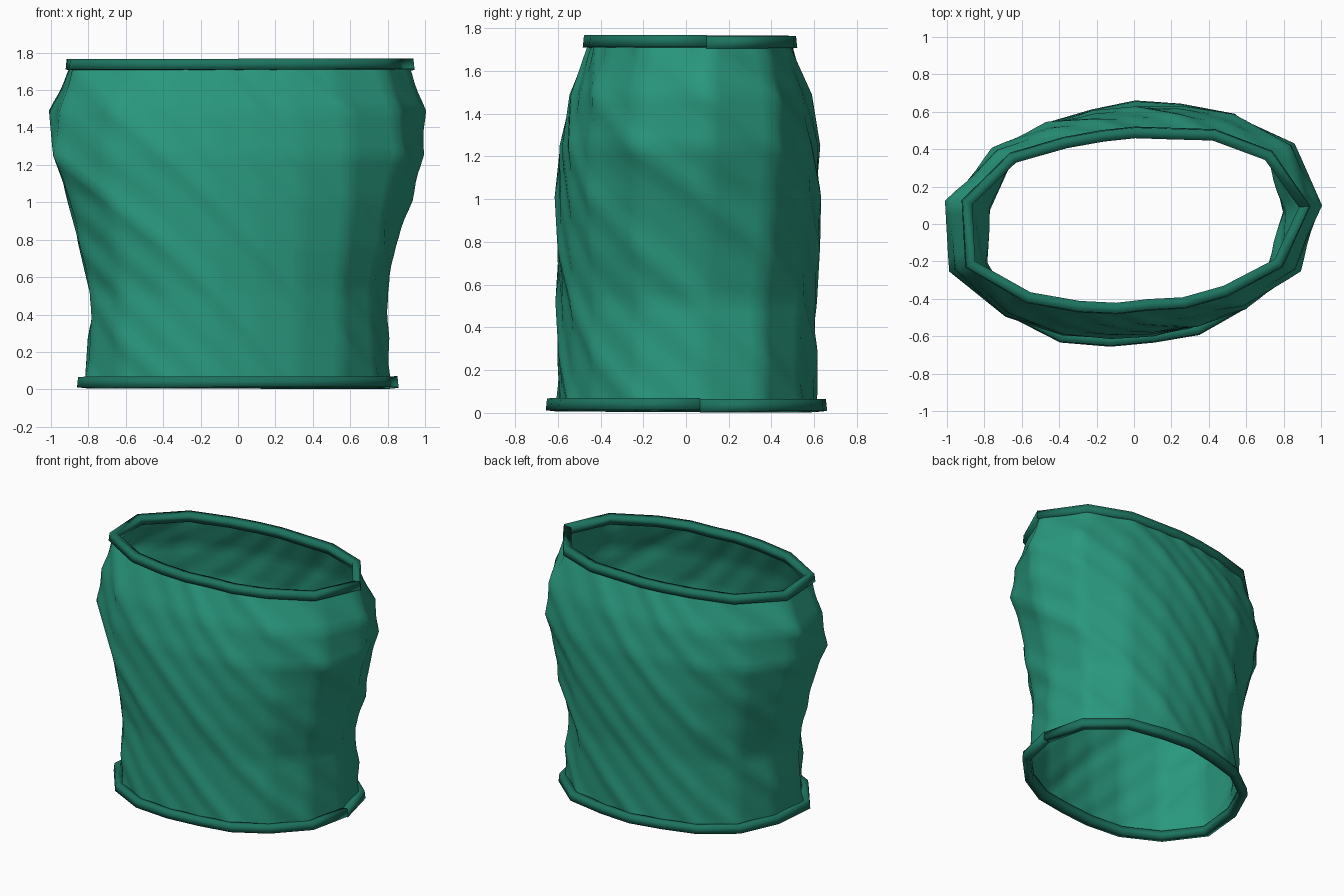
import bpy
from math import cos, sin, pi, radians, sqrt, atan2
from mathutils import Vector

if "Cube" in bpy.data.objects:
    bpy.data.objects.remove(bpy.data.objects["Cube"])

N = 17                # sides around
SUB = 5               # fine steps per side, for the spiral ribs
LOBES, AMP = 7, 0.014 # broad spiral waves
RIB = 0.0045          # fine spiral ribs
UP = Vector((0, 0, 1))


def material(name, colour):
    m = bpy.data.materials.new(name)
    m.diffuse_color = (*colour, 1)
    m.use_nodes = True
    m.node_tree.nodes["Principled BSDF"].inputs["Base Color"].default_value = m.diffuse_color
    return m


green = material("green", (0.022, 0.31, 0.205))
dark_green = material("dark_green", (0.012, 0.17, 0.115))


def ring_point(i, j, ex, ey, z):
    """Point on a skewed, waved oval with half extents ex, ey."""
    t = radians(4.5) + 2 * pi * i / N
    p = atan2(sin(t) / ey, cos(t) / ex)
    r = 1 / sqrt((cos(t) / ex) ** 2 + (sin(t) / ey) ** 2)
    r *= 1 + 0.055 * sin(2 * p) + 0.025 * (1 - cos(4 * p))
    r *= 1 + AMP * cos(LOBES * (t - radians(46) - (7 - j) * 2 * pi / N))
    r *= 1 + 0.006 * j * max(0, cos(p - radians(170))) ** 8
    return Vector((r * cos(t), r * sin(t) + 0.012 * z, z))


def make(name, verts, faces, angle, mat):
    me = bpy.data.meshes.new(name)
    me.from_pydata(verts, [], faces)
    me.materials.append(mat)
    ob = bpy.data.objects.new(name, me)
    bpy.context.collection.objects.link(ob)
    bpy.ops.object.select_all(action='DESELECT')
    ob.select_set(True)
    bpy.context.view_layer.objects.active = ob
    bpy.ops.object.shade_smooth_by_angle(angle=radians(angle))


# Wall: half width, half depth and height of each level
levels = [(.81, .60, .03), (.80, .60, .275), (.785, .60, .52), (.845, .61, .765),
          (.91, .61, 1.01), (.99, .60, 1.25), (.99, .555, 1.49), (.90, .465, 1.73)]
L = len(levels) - 1


def wall_point(m, n):
    """Point on the coarse triangles plus a small rib along their diagonals."""
    i, j = m // SUB, min(n // SUB, L - 1)
    u, v = m / SUB - i, n / SUB - j
    a, b = ring_point(i, j, *levels[j]), ring_point(i + 1, j, *levels[j])
    d, c = ring_point(i, j + 1, *levels[j + 1]), ring_point(i + 1, j + 1, *levels[j + 1])
    p = a + (b - a) * u + (d - a) * v if u + v <= 1 else c + (d - c) * (1 - u) + (b - c) * (1 - v)
    out = (b - a).cross(UP).normalized()
    return p + out * RIB * cos(2 * pi * (u + v))


M = N * SUB
verts = [wall_point(m, n) for n in range(L * SUB + 1) for m in range(M)]
faces = []
for n in range(L * SUB):
    for m in range(M):
        k = (m + 1) % M
        a, b, c, d = n * M + m, n * M + k, (n + 1) * M + k, (n + 1) * M + m
        faces += [(a, b, d), (b, c, d)]   # split along the spiral
make("wall", verts, faces, 80, green)


# Rims: square tubes whose ends step slightly at the seam
def rim(name, j, ex, ey, z, radius=0.04, sides=4):
    path = [ring_point(i, j, ex, ey, z) for i in range(N)]
    verts, faces = [], []
    for i in range(N + 1):
        p = path[i % N] + UP * 0.006 * (i / N - 0.5)
        tan = (path[(i + 1) % N] - path[(i - 1) % N]).normalized()
        out = tan.cross(UP)
        for s in range(sides):
            w = 2 * pi * (s + 0.5) / sides + radians(6)
            verts.append(p + radius * (cos(w) * out + sin(w) * UP))
    for i in range(N):
        for s in range(sides):
            q = (s + 1) % sides
            a, b = i * sides, (i + 1) * sides
            faces.append((a + s, b + s, b + q, a + q))
    faces += [tuple(range(sides)), tuple(N * sides + s for s in reversed(range(sides)))]
    make(name, verts, faces, 180, dark_green)


rim("bottom_rim", 0, .825, .62, .036)
rim("top_rim", 7, .90, .465, 1.735)
